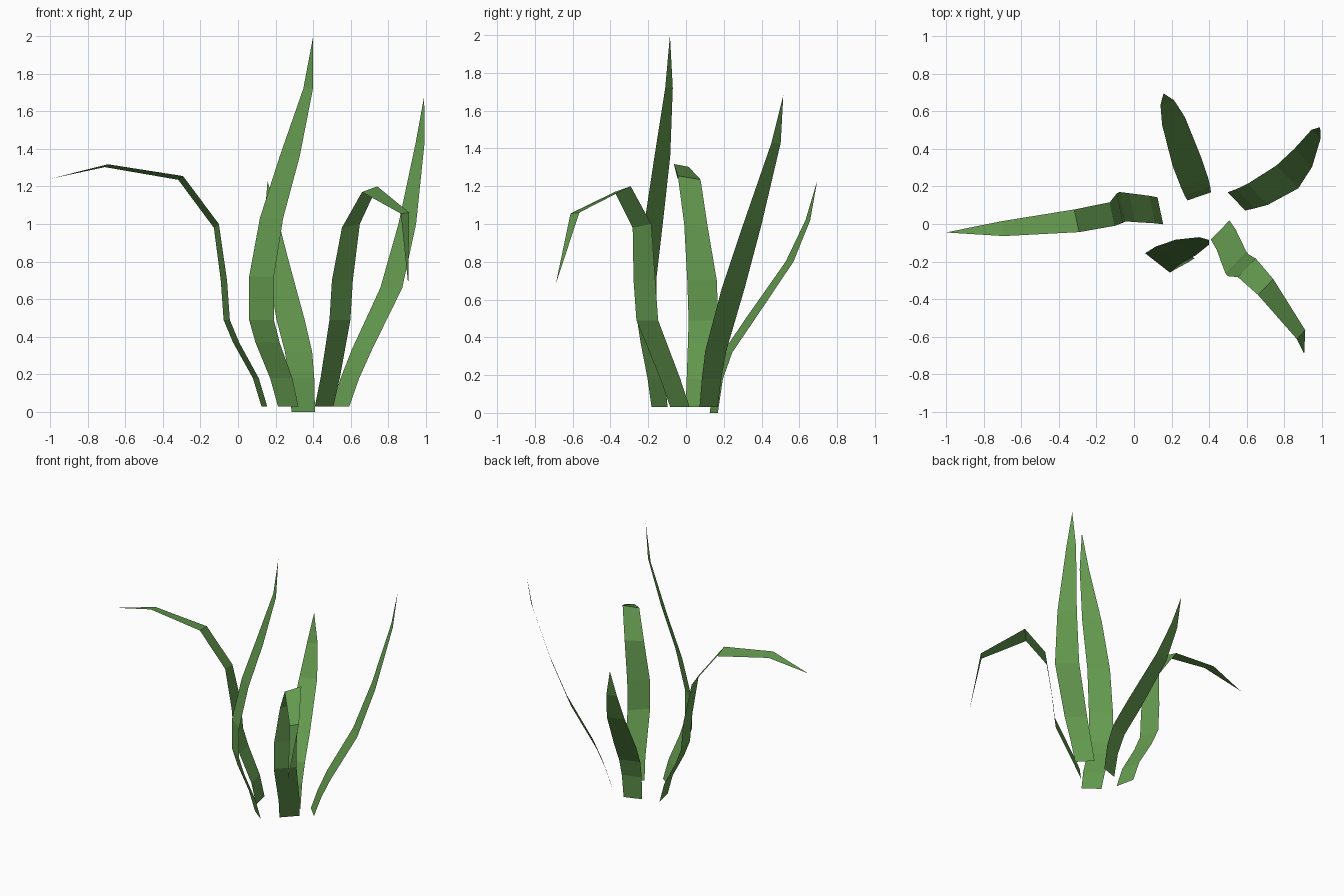
import bpy
from math import radians, cos, sin

green = bpy.data.materials.new("leaf_green")
green.diffuse_color = (0.13, 0.33, 0.08, 1.0)


def blade(name, heading, stations, tip):
    """Flat-faced ribbon: stations are centre x, y, z, width, edge drop."""
    dx, dy = cos(radians(heading)), sin(radians(heading))
    verts, faces = [], []
    for x, y, z, w, drop in stations:
        for s in (-0.5, 0.5):
            verts.append((x + s * w * dx, y + s * w * dy, z + s * drop))
    for i in range(0, len(verts) - 2, 2):
        faces.append((i, i + 1, i + 3, i + 2))
    n = len(verts)
    verts.append(tip)
    faces.append((n - 2, n - 1, n))
    mesh = bpy.data.meshes.new(name)
    mesh.from_pydata(verts, [], faces)
    mesh.materials.append(green)
    obj = bpy.data.objects.new(name, mesh)
    bpy.context.collection.objects.link(obj)
    return obj


# Long blade drooping to the left
blade("left_drooping_blade", 102, [
    (0.14, 0.07, 0.03, 0.147, 0),
    (0.095, 0.077, 0.18, 0.150, 0),
    (-0.01, 0.087, 0.37, 0.157, 0),
    (-0.06, 0.092, 0.49, 0.160, 0),
    (-0.075, 0.085, 0.70, 0.160, 0),
    (-0.115, 0.053, 0.99, 0.128, -0.02),
    (-0.305, 0.017, 1.245, 0.123, -0.02),
    (-0.70, -0.025, 1.31, 0.080, -0.015),
], (-1.0, -0.045, 1.24))

# Tallest blade, at the front
blade("tall_front_blade", -38, [
    (0.267, -0.14, 0.03, 0.138, 0),
    (0.23, -0.157, 0.18, 0.150, 0),
    (0.157, -0.19, 0.37, 0.163, 0),
    (0.125, -0.207, 0.49, 0.167, 0),
    (0.125, -0.207, 0.72, 0.167, 0),
    (0.178, -0.168, 1.03, 0.157, 0),
    (0.275, -0.125, 1.36, 0.135, 0),
    (0.373, -0.090, 1.72, 0.065, 0),
], (0.40, -0.085, 2.0))

# Blade folding over to the front right
blade("right_drooping_blade", -134, [
    (0.458, -0.032, 0.03, 0.142, 0),
    (0.49, -0.083, 0.18, 0.147, 0),
    (0.542, -0.205, 0.49, 0.160, 0),
    (0.555, -0.22, 0.70, 0.160, 0),
    (0.60, -0.233, 0.99, 0.137, -0.02),
    (0.70, -0.335, 1.185, 0.117, -0.03),
    (0.888, -0.588, 1.058, 0.065, -0.005),
], (0.905, -0.69, 0.68))

# Upright blade at the back right
blade("right_upright_blade", -46, [
    (0.545, 0.12, 0.03, 0.135, 0),
    (0.595, 0.135, 0.18, 0.142, 0),
    (0.658, 0.158, 0.33, 0.155, 0),
    (0.815, 0.250, 0.66, 0.168, 0),
    (0.90, 0.352, 1.00, 0.135, 0),
    (0.968, 0.477, 1.43, 0.068, 0),
], (0.99, 0.515, 1.68))

# Blade leaning backwards
blade("back_blade", 19, [
    (0.347, 0.147, 0.0, 0.132, 0),
    (0.338, 0.172, 0.18, 0.143, 0),
    (0.322, 0.220, 0.32, 0.153, 0),
    (0.28, 0.335, 0.49, 0.158, 0),
    (0.21, 0.548, 0.80, 0.128, 0),
    (0.177, 0.645, 1.02, 0.077, 0),
], (0.157, 0.695, 1.23))
